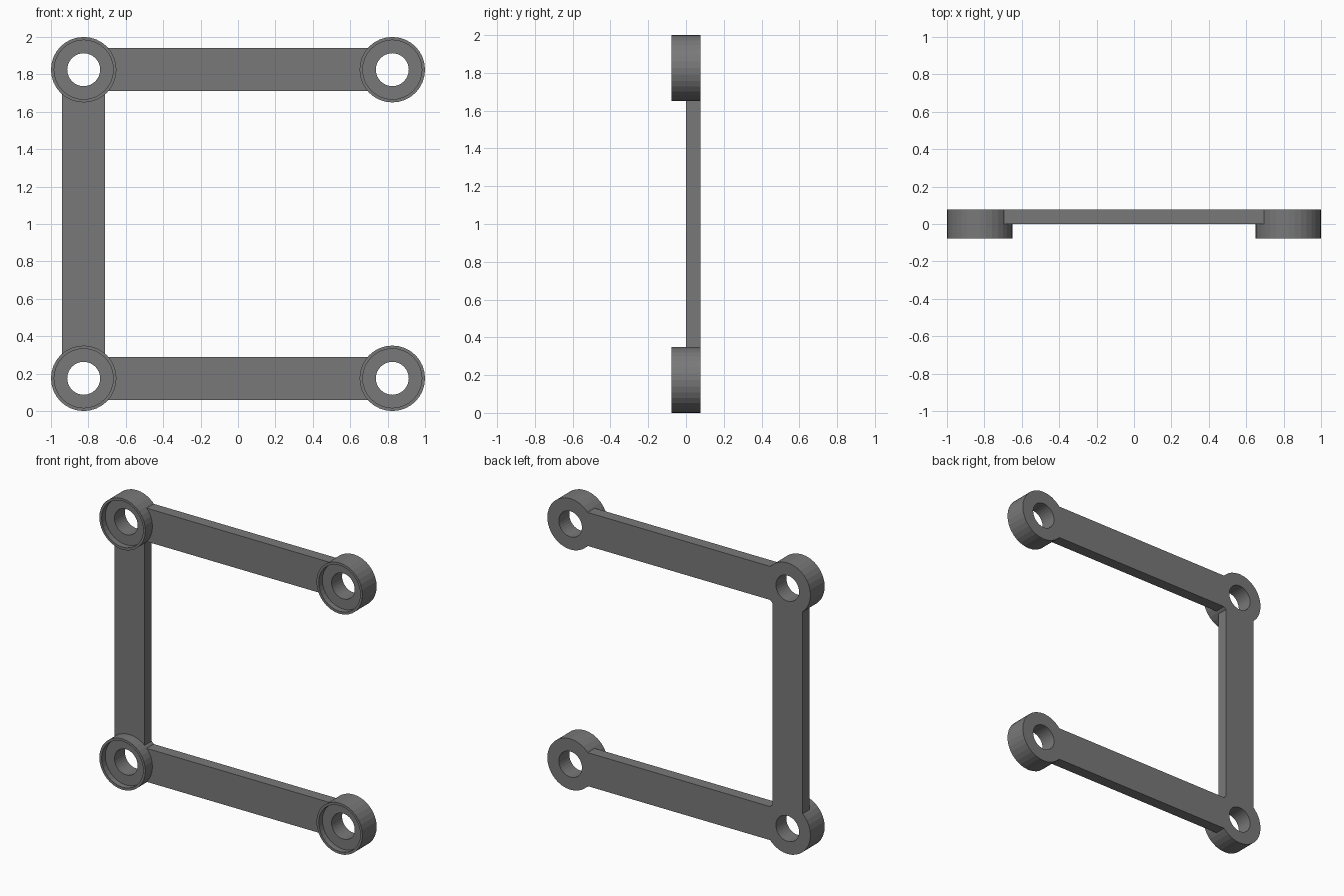
import bpy
import bmesh
from math import cos, sin, pi
from mathutils import Matrix, Vector

if "Cube" in bpy.data.objects:
    bpy.data.objects.remove(bpy.data.objects["Cube"])

SEGS = 32
R_OUT, R_RIM, R_HOLE = 0.175, 0.158, 0.088
FRONT, BACK = -0.077, 0.077
FLOOR = FRONT + 0.04
SPAN = 0.825          # ring centre distance from the frame centre
HALF_W = 0.115        # half width of the bars

grey = bpy.data.materials.new("grey")
grey.use_nodes = True
colour = (0.19, 0.19, 0.19, 1)
grey.diffuse_color = colour
grey.node_tree.nodes["Principled BSDF"].inputs["Base Color"].default_value = colour


def finish(name, bm, location, turn=0):
    bmesh.ops.recalc_face_normals(bm, faces=bm.faces)
    mesh = bpy.data.meshes.new(name)
    bm.to_mesh(mesh)
    bm.free()
    mesh.transform(Matrix.Rotation(turn, 4, "Y"))
    mesh.materials.append(grey)
    obj = bpy.data.objects.new(name, mesh)
    obj.location = location
    bpy.context.collection.objects.link(obj)


def ring(name, x, z):
    # Closed cross-section swept round the y axis: hole, recess, rim, outside
    profile = [(R_HOLE, BACK), (R_HOLE, FLOOR), (R_RIM, FLOOR),
               (R_RIM, FRONT), (R_OUT, FRONT), (R_OUT, BACK)]
    bm = bmesh.new()
    loops = []
    for i in range(SEGS):
        a = 2 * pi * i / SEGS
        loops.append([bm.verts.new((r * cos(a), y, r * sin(a))) for r, y in profile])
    n = len(profile)
    for i in range(SEGS):
        a, b = loops[i], loops[(i + 1) % SEGS]
        for j in range(n):
            k = (j + 1) % n
            bm.faces.new((a[j], a[k], b[k], b[j]))
    finish(name, bm, (x, 0, z))


def bar(name, x, z, turn=0):
    # Bar outline whose hollow ends fit against the round bosses
    step = 2 * pi / SEGS
    arc = [Vector((R_OUT * cos(k * step), R_OUT * sin(k * step))) for k in range(-4, 5)]
    t = (HALF_W - arc[7].y) / (arc[8].y - arc[7].y)
    corner = arc[7].lerp(arc[8], t)
    arc[8], arc[0] = corner, Vector((corner.x, -corner.y))
    left_end = [(p.x - SPAN, p.y) for p in arc]
    outline = left_end + [(-px, pz) for px, pz in reversed(left_end)]
    bm = bmesh.new()
    face = bm.faces.new([bm.verts.new((px, 0, pz)) for px, pz in outline])
    result = bmesh.ops.extrude_face_region(bm, geom=[face])
    moved = [v for v in result["geom"] if isinstance(v, bmesh.types.BMVert)]
    bmesh.ops.translate(bm, verts=moved, vec=(0, BACK, 0))
    finish(name, bm, (x, 0, z), turn)


LOW, HIGH = R_OUT, R_OUT + 2 * SPAN

# Four corner rings and the two crossbars
for level, z in (("lower", LOW), ("upper", HIGH)):
    ring(level + "_left_ring", SPAN, z)
    ring(level + "_right_ring", -SPAN, z)
    bar(level + "_bar", 0, z)

# Upright joining the crossbars
bar("upright_bar", -SPAN, (LOW + HIGH) / 2, pi / 2)
